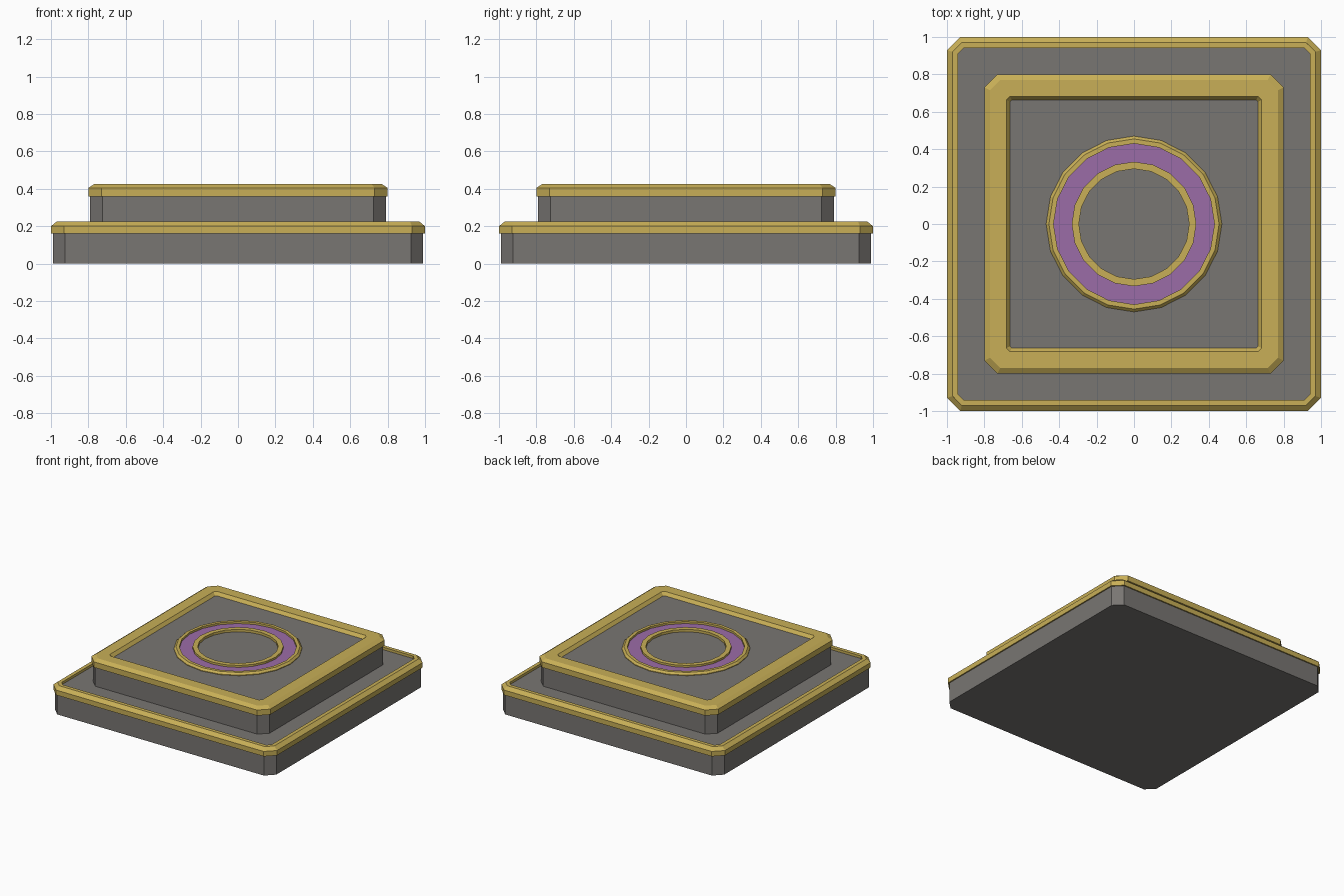
import bpy
import bmesh
from math import cos, sin, tau

if "Cube" in bpy.data.objects:
    bpy.data.objects.remove(bpy.data.objects["Cube"])


def material(name, rgb):
    mat = bpy.data.materials.new(name)
    mat.use_nodes = True
    mat.diffuse_color = (*rgb, 1)
    mat.node_tree.nodes["Principled BSDF"].inputs["Base Color"].default_value = (*rgb, 1)
    return mat


stone = material("grey stone", (0.19, 0.18, 0.17))
gold = material("gold trim", (0.58, 0.43, 0.095))
purple = material("purple inlay", (0.33, 0.15, 0.39))


def cut_square(half, cut):
    """Square outline with its four corners cut off, anticlockwise."""
    s = half - cut
    return [(half, -s), (half, s), (s, half), (-s, half),
            (-half, s), (-half, -s), (-s, -half), (s, -half)]


def circle(radius, sides=20):
    return [(radius * cos(tau * i / sides), radius * sin(tau * i / sides))
            for i in range(sides)]


def loft(name, sections, mat, hollow=False):
    """Join (outline, z) sections; cap the ends, or loop back when hollow."""
    bm = bmesh.new()
    rings = [[bm.verts.new((x, y, z)) for x, y in outline] for outline, z in sections]
    pairs = list(zip(rings, rings[1:]))
    if hollow:
        pairs.append((rings[-1], rings[0]))
    else:
        bm.faces.new(rings[0])
        bm.faces.new(rings[-1])
    for low, high in pairs:
        n = len(low)
        for i in range(n):
            j = (i + 1) % n
            bm.faces.new((low[i], low[j], high[j], high[i]))
    bmesh.ops.recalc_face_normals(bm, faces=bm.faces)
    mesh = bpy.data.meshes.new(name)
    bm.to_mesh(mesh)
    bm.free()
    mesh.materials.append(mat)
    obj = bpy.data.objects.new(name, mesh)
    bpy.context.collection.objects.link(obj)
    return obj


# Stone tiers
for name, half, bottom, top in (("lower_tier", 0.99, 0, 0.205),
                                ("upper_tier", 0.79, 0.2, 0.4)):
    outline = cut_square(half, 0.065)
    inner = cut_square(half - 0.02, 0.055)
    loft(name, [(outline, bottom), (outline, top - 0.03), (inner, top)], stone)

# Gold rim of the lower tier
loft("lower_rim", [(cut_square(0.94, 0.03), 0.16), (cut_square(1, 0.07), 0.16),
                   (cut_square(1, 0.07), 0.2), (cut_square(0.97, 0.05), 0.225),
                   (cut_square(0.94, 0.03), 0.225)], gold, hollow=True)

# Wide gold rim of the upper tier, sloping in to the floor
loft("upper_rim", [(cut_square(0.66, 0.01), 0.36), (cut_square(0.8, 0.07), 0.36),
                   (cut_square(0.8, 0.07), 0.405), (cut_square(0.77, 0.055), 0.425),
                   (cut_square(0.683, 0.02), 0.425), (cut_square(0.663, 0.01), 0.4)],
     gold, hollow=True)

# Round centrepiece: two gold rings with an inlay between them
loft("outer_ring", [(circle(0.43), 0.39), (circle(0.47), 0.39), (circle(0.47), 0.405),
                    (circle(0.455), 0.42), (circle(0.43), 0.42)], gold, hollow=True)
loft("ring_inlay", [(circle(0.33), 0.395), (circle(0.435), 0.395),
                    (circle(0.435), 0.404), (circle(0.33), 0.404)], purple, hollow=True)
loft("inner_ring", [(circle(0.295), 0.39), (circle(0.333), 0.39),
                    (circle(0.333), 0.42), (circle(0.295), 0.42)], gold, hollow=True)
